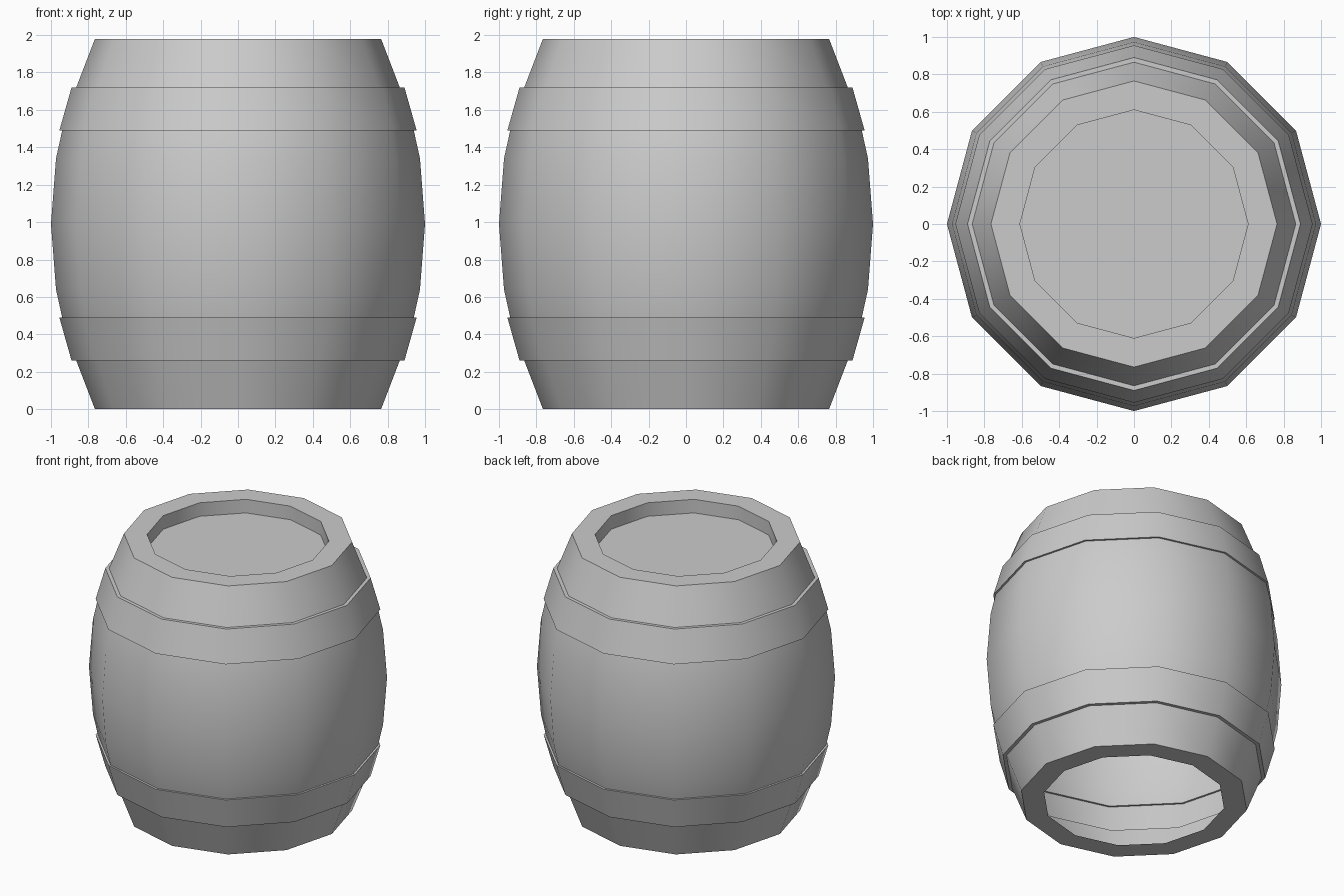
import bpy, bmesh
from math import cos, sin, radians, tau

if "Cube" in bpy.data.objects:
    bpy.data.objects.remove(bpy.data.objects["Cube"])

SIDES = 12
TOP = 1.98


def lathe(name, profile, cap_first=False):
    """Revolve (radius, z) points, running from the top down, around z."""
    bm = bmesh.new()
    rings = [[bm.verts.new((r * cos(tau * i / SIDES), r * sin(tau * i / SIDES), z))
              for i in range(SIDES)] for r, z in profile]
    for a, b in zip(rings, rings[1:]):
        for i in range(SIDES):
            j = (i + 1) % SIDES
            bm.faces.new((a[i], b[i], b[j], a[j]))
    if cap_first:
        bm.faces.new(rings[0])
    mesh = bpy.data.meshes.new(name)
    bm.to_mesh(mesh)
    bm.free()
    obj = bpy.data.objects.new(name, mesh)
    bpy.context.collection.objects.link(obj)
    bpy.ops.object.select_all(action='DESELECT')
    obj.select_set(True)
    bpy.context.view_layer.objects.active = obj
    bpy.ops.object.shade_smooth_by_angle(angle=radians(40))
    return obj


def flip(profile):
    """Mirror a profile top to bottom, keeping its top-down order."""
    return [(r, TOP - z) for r, z in reversed(profile)]


# Tapered end, with the flat rim and the recessed lid on top
taper = [(0.765, TOP), (0.865, 1.72)]
lathe("top_end_and_lid", [(0.61, 1.88), (0.61, TOP)] + taper, cap_first=True)

# Tapered lower end with flat rim, open underneath
lathe("bottom_end", flip(taper) + [(0.61, 0)])

# Hoops stand slightly proud of the staves, with small step faces
hoop = [(0.865, 1.72), (0.89, 1.72), (0.955, 1.49), (0.94, 1.49)]
lathe("upper_hoop", hoop)
lathe("lower_hoop", flip(hoop))

# Bulging middle of the staves
half = [(0.94, 1.49), (0.973, 1.34)]
lathe("barrel_belly", half + [(1.0, TOP / 2)] + flip(half))
